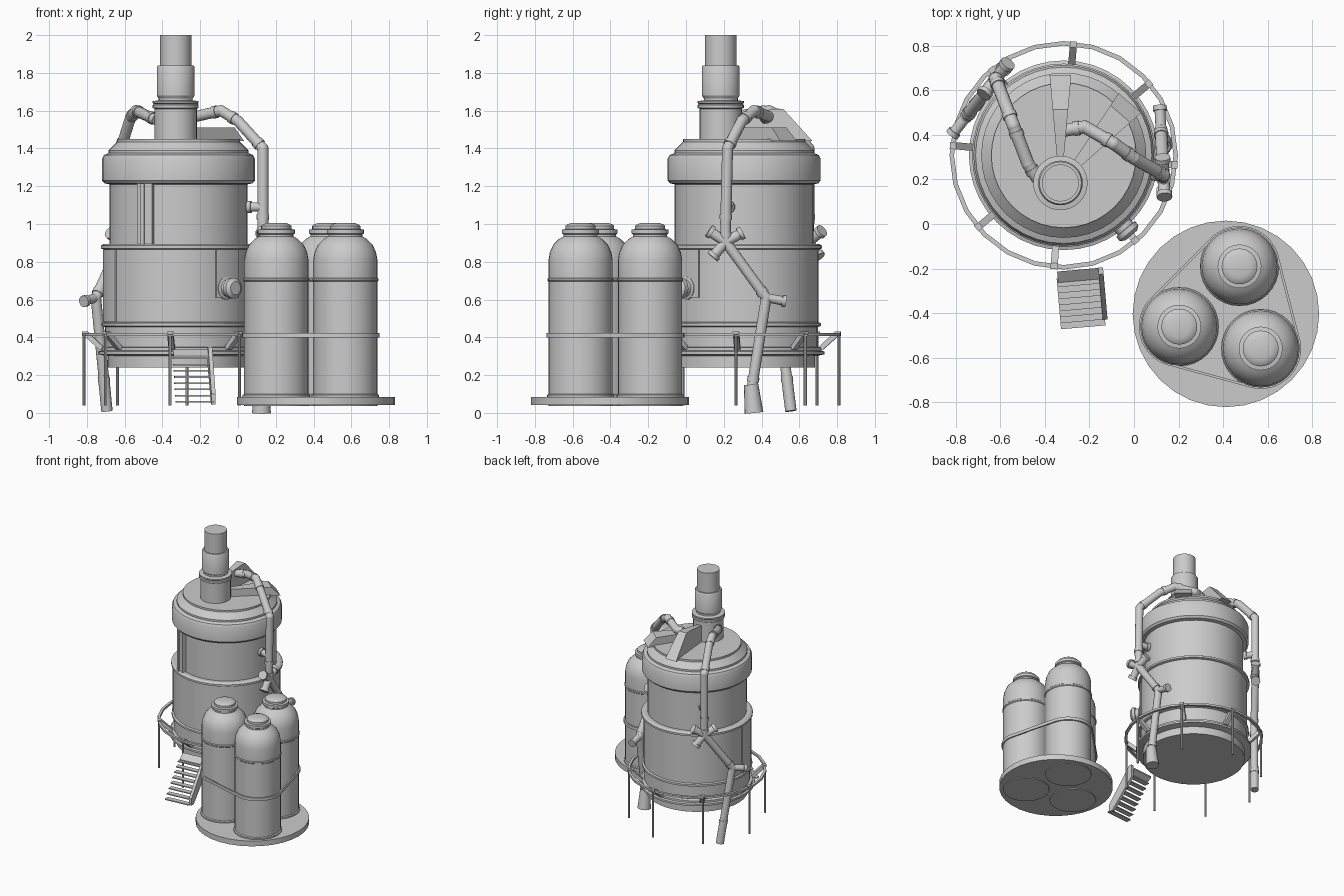
import bpy, bmesh
from math import sin, cos, radians, pi
from mathutils import Vector

cube = bpy.data.objects.get("Cube")
if cube:
    bpy.data.objects.remove(cube)

grey = bpy.data.materials.new("plain grey")
grey.use_nodes = True
grey.diffuse_color = (0.6, 0.6, 0.6, 1)
grey.node_tree.nodes["Principled BSDF"].inputs["Base Color"].default_value = (0.6, 0.6, 0.6, 1)
made = []


def finish(name, bm):
    bmesh.ops.recalc_face_normals(bm, faces=bm.faces)
    mesh = bpy.data.meshes.new(name)
    bm.to_mesh(mesh)
    bm.free()
    mesh.materials.append(grey)
    obj = bpy.data.objects.new(name, mesh)
    bpy.context.collection.objects.link(obj)
    made.append(obj)
    return obj


def lathe(name, profile, origin=(0, 0, 0), axis=(0, 0, 1), sides=32):
    """Closed solid of revolution from (radius, height) pairs along an axis."""
    bm = bmesh.new()
    turn = Vector((0, 0, 1)).rotation_difference(Vector(axis))
    rings = [[bm.verts.new(Vector(origin) + turn @ Vector((r * cos(2 * pi * i / sides), r * sin(2 * pi * i / sides), h)))
              for i in range(sides)] for r, h in profile]
    for a, b in zip(rings, rings[1:]):
        for i in range(sides):
            j = (i + 1) % sides
            bm.faces.new((a[i], a[j], b[j], b[i]))
    bm.faces.new(rings[0])
    bm.faces.new(rings[-1])
    return finish(name, bm)


def rod(name, p, q, r, r2=None, sides=16):
    d = Vector(q) - Vector(p)
    return lathe(name, [(r, 0), (r if r2 is None else r2, d.length)], p, d.normalized(), sides)


def band(name, centres, r0, r1, z0, z1, a0=0, a1=360, n=48):
    """Curved wall around the outline of one or more circles."""
    bm = bmesh.new()
    rows = []
    for i in range(n + 1):
        a = radians(a0 + (a1 - a0) * i / n)
        d = Vector((cos(a), sin(a)))
        c = max((Vector(c) for c in centres), key=lambda c: c.dot(d))
        rows.append([bm.verts.new((*(c + d * r), z)) for r, z in ((r0, z0), (r1, z0), (r1, z1), (r0, z1))])
    for a, b in zip(rows, rows[1:]):
        for k in range(4):
            bm.faces.new((a[k], a[(k + 1) % 4], b[(k + 1) % 4], b[k]))
    if a1 - a0 < 360:
        bm.faces.new(rows[0])
        bm.faces.new(rows[-1])
    else:
        bmesh.ops.remove_doubles(bm, verts=bm.verts, dist=1e-5)
    return finish(name, bm)


def plate(name, origin, angle, outline, width):
    """Outline of (distance, height) along a heading, given a width at each distance."""
    bm = bmesh.new()
    d = Vector((cos(radians(angle)), sin(radians(angle)), 0))
    n = Vector((-d.y, d.x, 0))
    sides = [[bm.verts.new(Vector(origin) + d * s + n * width(s) * k / 2 + Vector((0, 0, z))) for s, z in outline]
             for k in (-1, 1)]
    for i in range(len(outline)):
        j = (i + 1) % len(outline)
        bm.faces.new((sides[0][i], sides[0][j], sides[1][j], sides[1][i]))
    bm.faces.new(sides[0])
    bm.faces.new(sides[1])
    return finish(name, bm)


def pipe(name, points, r):
    """Straight lengths with a round elbow and a sleeve at each bend."""
    pts = [Vector(p) for p in points]
    for a, b in zip(pts, pts[1:]):
        rod(name, a, b, r)
        d = (b - a).normalized()
        rod(name + "_sleeve", b - d * 0.05, b - d * 0.025, r * 1.15)
    for p in pts[1:-1]:
        bm = bmesh.new()
        bmesh.ops.create_uvsphere(bm, u_segments=16, v_segments=8, radius=r * 1.03)
        bmesh.ops.translate(bm, verts=bm.verts, vec=p)
        finish(name + "_elbow", bm)


def stub(name, p, q, r):
    p, q = Vector(p), Vector(q)
    rod(name, p, q, r)
    rod(name + "_cap", q - (q - p).normalized() * 0.022, q, r * 1.3)


# Main vessel
VX, VY = -0.315, 0.308
vessel = (VX, VY, 0)
lathe("vessel", [(.375, .24), (.375, .3), (.425, .31), (.425, .325), (.41, .33), (.41, .345), (.39, .35),
                 (.39, .455), (.407, .46), (.407, .475), (.393, .48), (.393, .865), (.411, .87), (.411, .885),
                 (.395, .895), (.366, .895), (.366, 1.21), (.392, 1.215), (.405, 1.23), (.405, 1.345),
                 (.395, 1.365), (.37, 1.375), (.37, 1.39), (.325, 1.435), (.325, 1.45)], vessel, sides=40)
band("left_wall_plate", [(VX, VY)], .38, .4, .48, .865, 182, 213, 10)
band("front_wall_plate", [(VX, VY)], .38, .4, .61, .865, 300, 323, 8)
band("upper_channel", [(VX, VY)], .35, .395, .89, 1.215, 236, 249, 4)
band("channel_rib", [(VX, VY)], .35, .405, .89, 1.215, 240, 243, 2)

# Side nozzle
out = Vector((cos(radians(-50)), sin(radians(-50)), 0))
lathe("side_nozzle", [(.06, 0), (.06, .03), (.045, .035), (.045, .06), (.055, .062), (.055, .085), (.035, .1)],
      Vector((VX, VY, .66)) + out * .37, out, 20)

# Chimney and roof fins
chimney = (-.33, .184, 0)
lathe("chimney", [(.112, 1.42), (.112, 1.61), (.122, 1.615), (.122, 1.63), (.116, 1.635), (.122, 1.64), (.122, 1.65),
                  (.09, 1.655), (.09, 1.665), (.1, 1.68), (.1, 1.83), (.094, 1.84), (.083, 1.84), (.083, 2)], chimney)
plate("rear_fin", chimney, 90, [(.09, 1.43), (.09, 1.58), (.29, 1.61), (.33, 1.61), (.485, 1.44)],
      lambda s: .01 + s * .18)
plate("side_fin", chimney, 49, [(.09, 1.43), (.09, 1.51), (.41, 1.51), (.475, 1.44)],
      lambda s: .01 + s * .26)


def lower_pipe(name, x, y, heading):
    """Star joint, bent leg and foot in the plane given by a heading."""
    d = Vector((cos(radians(heading)), sin(radians(heading)), 0))

    def at(s, z):
        return Vector((x, y, z)) + d * s
    inward = (Vector((VX, VY, 0)) - Vector((x, y, 0))).normalized()
    stub(name + "_wall_branch", at(0, 1.09), at(0, 1.09) + inward * .085, .025)
    for s, z in ((-.09, .965), (.09, .955), (-.07, .825)):
        stub(name + "_star_arm", at(0, .905), at(s, z), .027)
    pipe(name + "_leg", [at(0, 1), at(0, .905), at(.215, .61), at(.14, .14)], .028)
    stub(name + "_leg_branch", at(.215, .61), at(.32, .59), .024)
    return at


# Pipe on the left side of the vessel
pipe("left_pipe", [(-.31, .42, 1.56), (-.22, .435, 1.57), (-.09, .36, 1.6), (0, .295, 1.545), (.132, .22, 1.4),
                   (.132, .21, 1)], .029)
at = lower_pipe("left_pipe", .132, .21, 93)
rod("left_pipe_foot", at(.15, 0), at(.135, .15), .05, .038)

# Pipe on the right side of the vessel
pipe("right_pipe", [(-.43, .2, 1.55), (-.475, .27, 1.57), (-.54, .44, 1.6), (-.57, .52, 1.56), (-.62, .65, 1.4),
                    (-.62, .65, 1)], .029)
at = lower_pipe("right_pipe", -.62, .65, 232)
rod("right_pipe_foot", at(.12, .01), at(.15, .2), .03, .03)

# Rail around the vessel
band("rail_ring", [(VX, VY)], .492, .512, .408, .424, n=24)
for k in range(8):
    a = 45 * k - 5
    d = Vector((cos(radians(a)), sin(radians(a)), 0))
    foot = Vector(vessel) + d * .503
    rod("rail_post", foot + Vector((0, 0, .04)), foot + Vector((0, 0, .42)), .008, sides=8)
    plate("rail_bracket", vessel, a, [(.4, .335), (.42, .335), (.512, .418), (.512, .432), (.485, .432), (.4, .352)],
          lambda s: .032)

# Stairs
top = Vector((-.25, -.205, 0))
plate("stair_landing", top, 275, [(0, .335), (.05, .3), (.05, .29), (0, .325)], lambda s: .19)
for k in range(8):
    s, z = .03 + k * .027, .285 - k * .033
    plate("stair_tread", top, 275, [(s, z), (s + .04, z), (s + .04, z + .008), (s, z + .008)], lambda s: .2)
plate("stair_stringer", top + Vector((.1, .01, 0)), 275, [(0, .35), (.03, .35), (.235, .1), (.235, .045), (.2, .045), (0, .25)],
      lambda s: .022)

# Storage tanks on their base
lathe("tank_base", [(.418, .042), (.418, .085)], (.412, -.403, 0), sides=32)
tanks = [(.203, -.46), (.473, -.19), (.568, -.558)]
for x, y in tanks:
    lathe("storage_tank", [(.17, .036), (.178, .085), (.178, .095), (.17, .1), (.17, .695), (.175, .7), (.175, .71),
                           (.17, .715), (.17, .81), (.163, .85), (.145, .89), (.115, .92), (.09, .935), (.09, .945),
                           (.098, .95), (.098, .97), (.08, .973), (.08, .99), (.07, .998), (.05, 1.005)], (x, y, 0))
band("tank_strap", tanks, .17, .181, .4, .424, n=72)

# Smooth round surfaces, keep hard edges
bpy.ops.object.select_all(action='DESELECT')
for obj in made:
    obj.select_set(True)
bpy.context.view_layer.objects.active = made[0]
bpy.ops.object.shade_smooth_by_angle(angle=radians(32))
